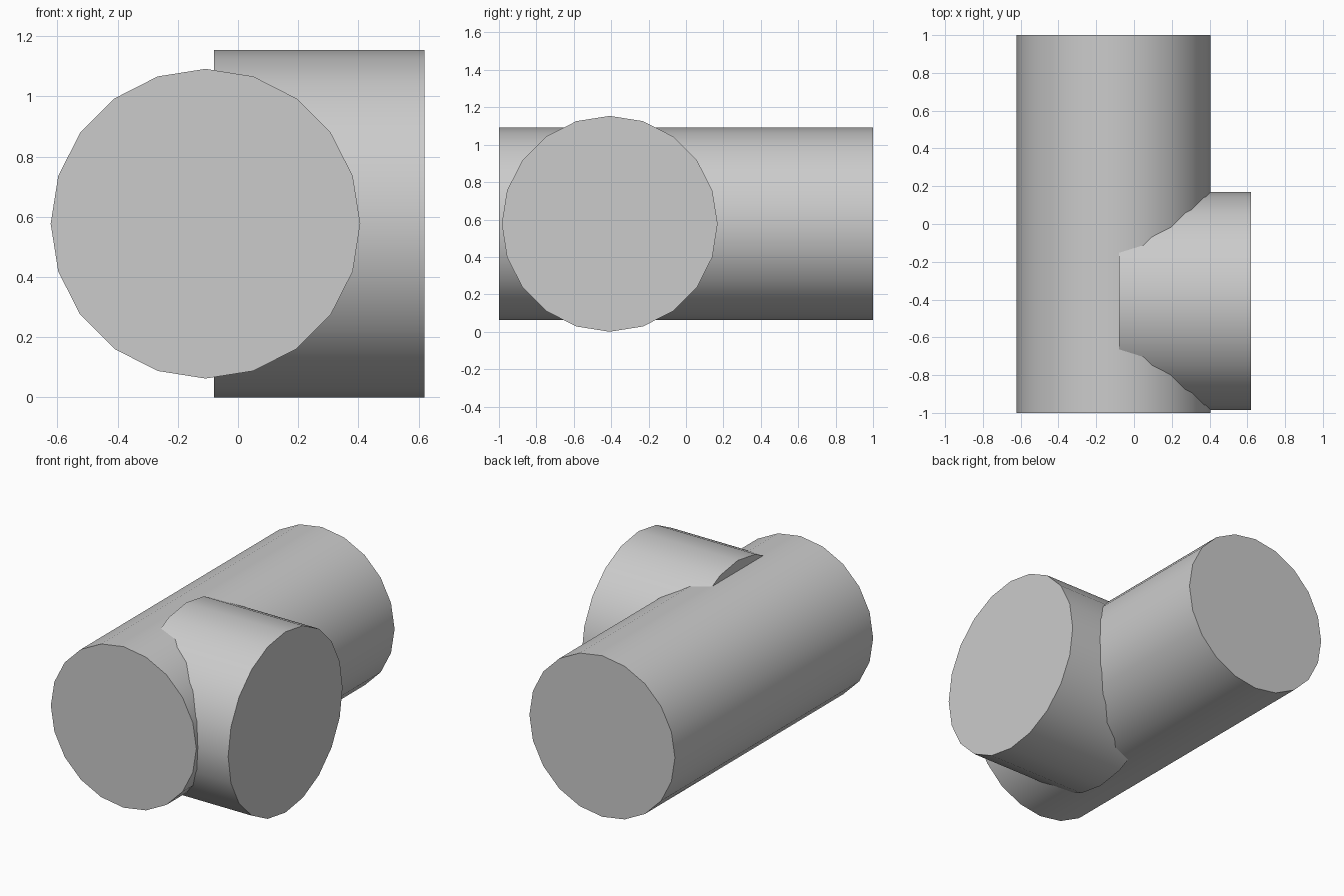
import bpy
import math
from mathutils import Matrix

cube = bpy.data.objects.get("Cube")
if cube:
    bpy.data.objects.remove(cube, do_unlink=True)

SIDES = 20

# One plain grey for everything
grey = bpy.data.materials.new("plain_grey")
grey.use_nodes = True
colour = (0.6, 0.6, 0.6, 1)
grey.diffuse_color = colour
grey.node_tree.nodes["Principled BSDF"].inputs["Base Color"].default_value = colour


def pipe(name, radius, length, centre, axis):
    """Capped smooth cylinder lying along x or y, with a vertex line on top."""
    bpy.ops.mesh.primitive_cylinder_add(vertices=SIDES, radius=radius, depth=length)
    obj = bpy.context.object
    obj.name = obj.data.name = name
    turn = "Y" if axis == "X" else "X"
    obj.data.transform(Matrix.Rotation(math.pi / 2, 4, turn))
    obj.location = centre
    obj.data.materials.append(grey)
    bpy.ops.object.shade_smooth_by_angle(angle=math.radians(30))
    return obj


# Long main pipe running front to back
pipe("main_pipe", 0.514, 2.0, (-0.108, 0, 0.577), "Y")

# Wider short branch leaving towards the left side
pipe("branch_pipe", 0.577, 0.7, (0.27, -0.408, 0.577), "X")
